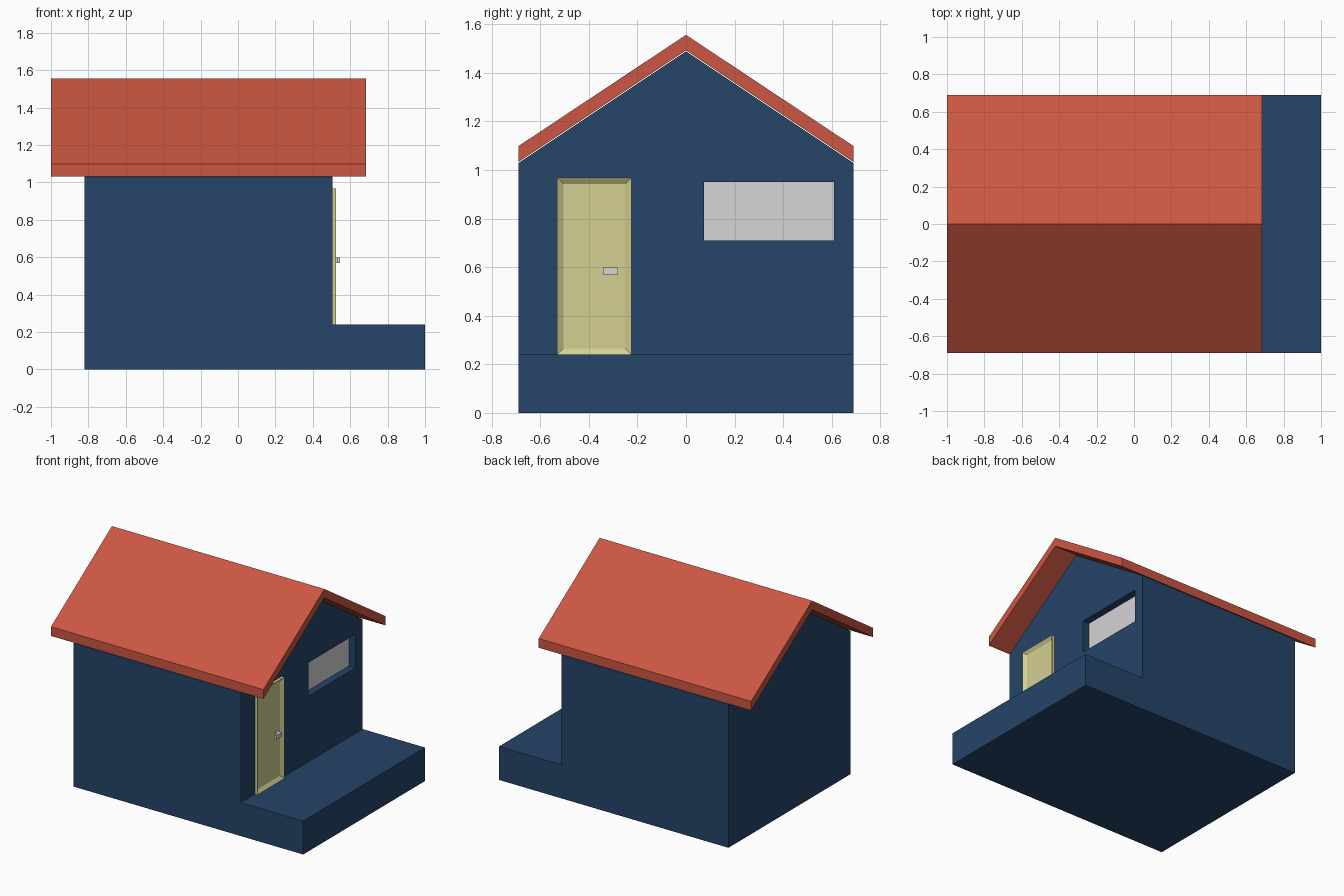
import bpy, bmesh

if "Cube" in bpy.data.objects:
    bpy.data.objects.remove(bpy.data.objects["Cube"])


def material(name, rgb):
    m = bpy.data.materials.new(name)
    m.diffuse_color = (*rgb, 1)
    m.use_nodes = True
    m.node_tree.nodes["Principled BSDF"].inputs["Base Color"].default_value = m.diffuse_color
    return m


BLUE = material("wall blue", (0.018, 0.058, 0.138))
RED = material("roof red", (0.60, 0.093, 0.054))
CREAM = material("door cream", (0.66, 0.63, 0.29))
GREY = material("light grey", (0.66, 0.66, 0.66))


def finish(name, bm, mat):
    bmesh.ops.recalc_face_normals(bm, faces=bm.faces)
    me = bpy.data.meshes.new(name)
    bm.to_mesh(me)
    bm.free()
    me.materials.append(mat)
    ob = bpy.data.objects.new(name, me)
    bpy.context.collection.objects.link(ob)
    return ob


def prism(name, profile, x0, x1, mat):
    """Extrude a (y, z) profile along x."""
    bm = bmesh.new()
    face = bm.faces.new([bm.verts.new((x0, y, z)) for y, z in profile])
    ext = bmesh.ops.extrude_face_region(bm, geom=[face])
    verts = [v for v in ext["geom"] if isinstance(v, bmesh.types.BMVert)]
    bmesh.ops.translate(bm, verts=verts, vec=(x1 - x0, 0, 0))
    return finish(name, bm, mat)


def rect(y0, y1, z0, z1):
    return [(y0, z0), (y1, z0), (y1, z1), (y0, z1)]


W = 0.69      # half width
WALL = 0.505  # x of the door wall

# House body with gable, and the porch step
body = prism("house_body", [(-W, 0), (W, 0), (W, 1.028), (0, 1.488), (-W, 1.028)],
             -0.82, WALL, BLUE)
prism("porch", rect(-W, W, 0, 0.24), WALL, 1.0, BLUE)

# Window recess cut into the gable wall, with a pane at the back
cutter = prism("window_cutter", rect(0.075, 0.61, 0.71, 0.95), 0.45, 0.6, BLUE)
cutter.hide_render = True
cutter.hide_viewport = False
cutter.display_type = 'WIRE'
cut = body.modifiers.new("window_recess", 'BOOLEAN')
cut.operation = 'DIFFERENCE'
cut.solver = 'EXACT'
cut.object = cutter
bpy.context.view_layer.objects.active = body
bpy.ops.object.modifier_apply(modifier=cut.name)
bpy.data.objects.remove(cutter)
prism("window_pane", rect(0.075, 0.61, 0.71, 0.95), 0.447, 0.453, GREY)

# Folded roof slab
prism("roof", [(-W, 1.032), (0, 1.492), (W, 1.032), (W, 1.098), (0, 1.556), (-W, 1.098)],
      -1.0, 0.685, RED)

# Door with a sloped, sunken panel
door = prism("door", rect(-0.53, -0.225, 0.24, 0.968), WALL, 0.525, CREAM)
bm = bmesh.new()
bm.from_mesh(door.data)
front = max(bm.faces, key=lambda f: f.calc_center_median().x)
bmesh.ops.inset_region(bm, faces=[front], thickness=0.036, depth=-0.017)
bm.to_mesh(door.data)
bm.free()

# Door handle: stem and lever
prism("handle_stem", rect(-0.305, -0.28, 0.57, 0.598), 0.507, 0.53, GREY)
prism("handle_lever", rect(-0.342, -0.28, 0.57, 0.598), 0.53, 0.545, GREY)
